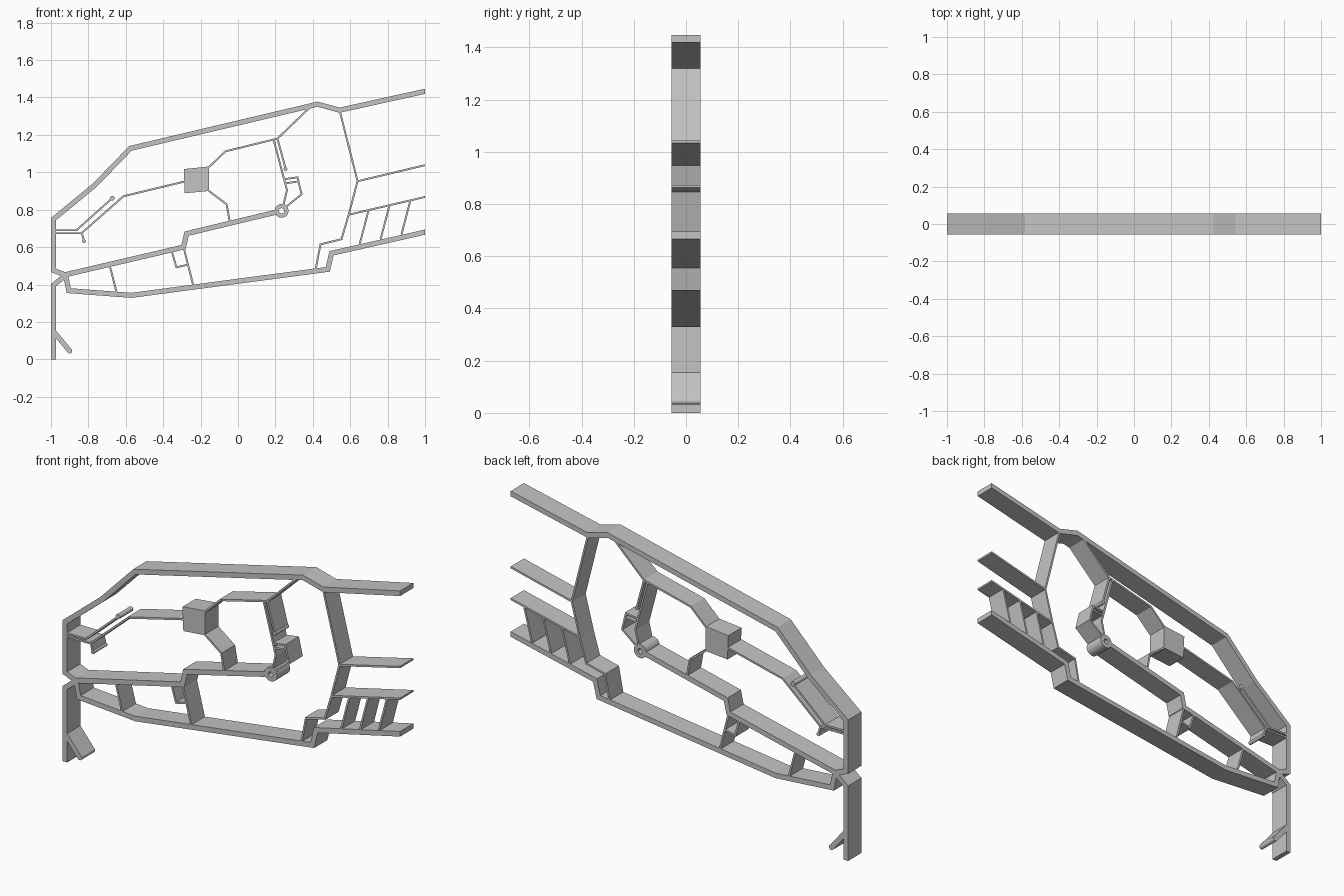
import bpy
import bmesh
import math
from mathutils import Vector

cube = bpy.data.objects.get("Cube")
if cube:
    bpy.data.objects.remove(cube, do_unlink=True)

HALF_DEPTH = 0.056
THICK = 0.027
THIN = 0.01

grey = bpy.data.materials.new("light grey")
grey.use_nodes = True
grey.diffuse_color = (0.55, 0.55, 0.55, 1)
grey.node_tree.nodes["Principled BSDF"].inputs["Base Color"].default_value = grey.diffuse_color


def finish(name, bm):
    bmesh.ops.recalc_face_normals(bm, faces=bm.faces)
    mesh = bpy.data.meshes.new(name)
    bm.to_mesh(mesh)
    bm.free()
    mesh.materials.append(grey)
    obj = bpy.data.objects.new(name, mesh)
    bpy.context.collection.objects.link(obj)
    return obj


def ring_verts(bm, points):
    """Front and back copies of a list of (x, z) points."""
    return [[bm.verts.new((x, y, z)) for x, z in points]
            for y in (-HALF_DEPTH, HALF_DEPTH)]


def plate(name, outline):
    """Extrude a closed outline through the depth."""
    bm = bmesh.new()
    front, back = ring_verts(bm, outline)
    bm.faces.new(front)
    bm.faces.new(back)
    for i in range(len(front)):
        bm.faces.new((front[i - 1], front[i], back[i], back[i - 1]))
    return finish(name, bm)


def strip(name, width, *path):
    """Extrude a mitred band of constant width that follows a path."""
    pts = [Vector(p) for p in path]
    dirs = [(b - a).normalized() for a, b in zip(pts, pts[1:])]
    left, right = [], []
    for i, p in enumerate(pts):
        before, after = dirs[max(i - 1, 0)], dirs[min(i, len(dirs) - 1)]
        normal = Vector((-after.y, after.x))
        mitre = (normal + Vector((-before.y, before.x))).normalized()
        # ends on the right border are cut off vertically
        if p.x >= 1:
            mitre = Vector((0, math.copysign(1, normal.y)))
        offset = mitre * (width / 2 / mitre.dot(normal))
        left.append(p + offset)
        right.append(p - offset)
    bm = bmesh.new()
    lf, lb = ring_verts(bm, left)
    rf, rb = ring_verts(bm, right)
    for i in range(len(pts) - 1):
        j = i + 1
        for a, b in ((lf, rf), (rb, lb), (lb, lf), (rf, rb)):
            bm.faces.new((a[i], a[j], b[j], b[i]))
    for i in (0, -1):
        bm.faces.new((lf[i], lb[i], rb[i], rf[i]))
    return finish(name, bm)


def circle(centre, radius, sides):
    return [(centre[0] + radius * math.cos(math.tau * i / sides),
             centre[1] + radius * math.sin(math.tau * i / sides)) for i in range(sides)]


def smooth(obj):
    for face in obj.data.polygons:
        face.use_smooth = abs(face.normal.y) < 0.5


def round_end(name, centre, radius):
    smooth(plate(name, circle(centre, radius, 20)))


def tube(name, centre, outer, inner, sides=32):
    """Short hollow cylinder."""
    bm = bmesh.new()
    of, ob = ring_verts(bm, circle(centre, outer, sides))
    hf, hb = ring_verts(bm, circle(centre, inner, sides))
    for i in range(sides):
        for a, b in ((of, hf), (hb, ob), (ob, of), (hf, hb)):
            bm.faces.new((a[i - 1], a[i], b[i], b[i - 1]))
    smooth(finish(name, bm))


# Thick outer walls
strip("upper_wall", THICK, (1, 1.433), (.543, 1.332), (.425, 1.364), (-.575, 1.128),
      (-.767, .93), (-.987, .749), (-.987, .476), (-.92, .45))
strip("middle_wall", THICK, (-.925, .452), (-.291, .6), (-.275, .672), (.2, .786))
strip("lower_wall", THICK, (-.922, .452), (-.905, .367), (-.57, .342), (.48, .481),
      (.5, .567), (1, .68))
strip("left_leg", THICK, (-.915, .455), (-.987, .396), (-.987, 0))
strip("leg_branch", THICK, (-.987, .15), (-.9, .045))
round_end("leg_branch_end", (-.9, .045), THICK / 2)

# Thin partitions on the right
strip("right_partition", THIN, (.543, 1.332), (.639, .952), (.591, .77), (.553, .642),
      (.441, .615), (.414, .475))
strip("right_upper_branch", THIN, (.639, .952), (1, 1.038))
strip("right_lower_branch", THIN, (.591, .773), (1, .868))
for i in range(3):
    x = .698 + .112 * i
    z = .797 + .027 * i
    strip("slat_%d" % (i + 1), THIN, (x, z), (x - .048, z - .183))

# Central block with its connecting partitions
plate("central_block", [(-.29, 1.017), (-.155, 1.031), (-.155, .9), (-.285, .888)])
strip("block_upper_partition", THIN, (.395, 1.357), (.211, 1.18), (-.067, 1.112), (-.158, 1.025))
strip("block_lower_partition", THIN, (-.158, .902), (-.061, .829), (-.043, .73))
strip("block_left_partition", THIN, (-.288, .95), (-.612, .872), (-.837, .674), (-.987, .674))

# Left rails with rounded tips
strip("left_rail", THIN, (-.987, .69), (-.864, .69), (-.673, .861))
round_end("left_rail_tip", (-.673, .861), .013)
strip("left_stub", THIN, (-.834, .674), (-.823, .631))
round_end("left_stub_tip", (-.823, .631), .01)

# Hollow hub and the partitions above it
tube("hub", (.233, .794), .037, .014)
strip("hub_partition", THIN, (.19, 1.176), (.262, .904), (.243, .826))
strip("hanging_stub", THIN, (.211, 1.18), (.254, 1.021))
round_end("hanging_stub_tip", (.254, 1.018), .01)
strip("hub_loop", THIN, (.247, .963), (.318, .973), (.34, .882), (.257, .816))
strip("hub_shelf", THIN, (.253, .941), (.323, .951))

# Partitions between the middle and lower walls
strip("lower_left_partition", THIN, (-.687, .505), (-.648, .355))
strip("lower_middle_partition", THIN, (-.291, .6), (-.238, .39))
strip("hook_partition", THIN, (-.356, .583), (-.329, .492), (-.268, .506))
